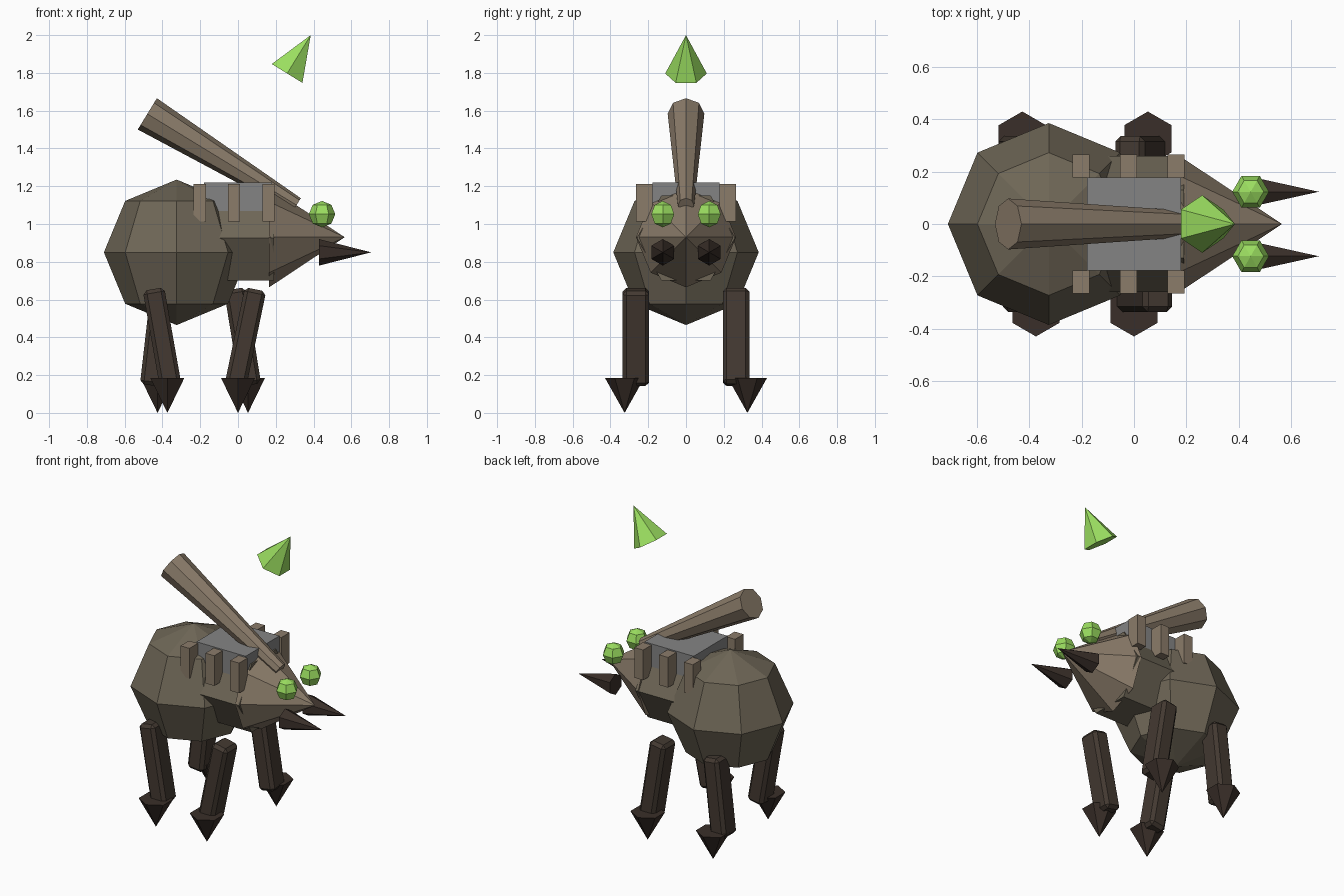
import bpy, bmesh, math
from mathutils import Vector, Matrix

cube = bpy.data.objects.get("Cube")
if cube:
    bpy.data.objects.remove(cube, do_unlink=True)


def material(name, *rgb):
    lin = [((c / 255 + 0.055) / 1.055) ** 2.4 for c in rgb] + [1.0]
    mat = bpy.data.materials.new(name)
    mat.use_nodes = True
    mat.diffuse_color = lin
    mat.node_tree.nodes["Principled BSDF"].inputs["Base Color"].default_value = lin
    return mat


HIDE = material("olive hide", 110, 102, 86)
TAN = material("tan shell", 139, 124, 106)
LEG = material("dark brown", 67, 57, 49)
CLAW = material("darkest brown", 58, 47, 41)
GREY = material("grey plate", 132, 132, 132)
GREEN = material("glowing green", 155, 222, 96)


def finish(name, bm, mat):
    bmesh.ops.recalc_face_normals(bm, faces=bm.faces[:])
    mesh = bpy.data.meshes.new(name)
    bm.to_mesh(mesh)
    bm.free()
    mesh.materials.append(mat)
    obj = bpy.data.objects.new(name, mesh)
    bpy.context.collection.objects.link(obj)
    return obj


def rings(name, mat, stations, sides, turn=0.0):
    """Faceted solid through (point, radius) stations on a straight axis in the xz plane."""
    bm = bmesh.new()
    axis = (Vector(stations[-1][0]) - Vector(stations[0][0])).normalized()
    u = Vector((0, 1, 0))
    v = axis.cross(u)
    loops = []
    for point, radius in stations:
        loop = []
        for i in range(sides):
            a = turn + math.tau * i / sides
            loop.append(bm.verts.new(Vector(point) + radius * (u * math.cos(a) + v * math.sin(a))))
        loops.append(loop)
    for a, b in zip(loops, loops[1:]):
        for i in range(sides):
            j = (i + 1) % sides
            bm.faces.new((a[i], a[j], b[j], b[i]))
    for end, loop in ((0, loops[0]), (-1, loops[-1])):
        if stations[end][1] > 0:
            bm.faces.new(loop)
    bmesh.ops.remove_doubles(bm, verts=bm.verts[:], dist=0.0001)
    return finish(name, bm, mat)


def ball(name, mat, centre, radius, sides, turn=0.0):
    x, y, z = centre
    arc = [math.pi * k / 4 for k in range(5)]
    stations = [((x, y, z - radius * math.cos(a)), radius * math.sin(a) if 0 < k < 4 else 0)
                for k, a in enumerate(arc)]
    return rings(name, mat, stations, sides, turn)


def box(name, mat, centre, size, tilt=0.0, bevel=0.0):
    bm = bmesh.new()
    bmesh.ops.create_cube(bm, size=1, matrix=Matrix.Diagonal((*size, 1)))
    if bevel:
        bmesh.ops.bevel(bm, geom=bm.edges[:], offset=bevel, segments=1, affect='EDGES')
    bm.transform(Matrix.Translation(centre) @ Matrix.Rotation(tilt, 4, 'Y'))
    return finish(name, bm, mat)


# Body
ball("abdomen", HIDE, (-0.325, 0, 0.85), 0.385, 8)
rings("thorax", HIDE, [((-0.2, 0, 0.926), 0.26), ((0.19, 0, 0.926), 0.26)], 6)
rings("head", TAN, [((0.165, 0, 0.93), 0.265), ((0.565, 0, 0.93), 0)], 8)

# Saddle plate with posts, and the long horn over it
box("saddle_plate", GREY, (0, 0, 1.12), (0.36, 0.355, 0.2))
for side, label in ((-1, "front"), (1, "back")):
    for i in range(3):
        box(f"saddle_post_{label}_{i + 1}", TAN,
            (-0.203 + 0.182 * i, side * 0.221, 1.112), (0.065, 0.088, 0.2))
rings("horn", TAN, [((-0.48, 0, 1.583), 0.097), ((0.31, 0, 1.1), 0.043)], 8)

# Floating crystal
rings("crystal", GREEN, [((0.26, 0, 1.797), 0.11), ((0.385, 0, 2.0), 0)], 6)

# Eyes and fangs
for side, label in ((-1, "front"), (1, "back")):
    y = side * 0.123
    ball(f"eye_{label}", GREEN, (0.445, y, 1.052), 0.07, 6, math.pi / 6)
    rings(f"fang_{label}", CLAW, [((0.43, y, 0.85), 0.07), ((0.705, y, 0.85), 0)], 6, math.pi / 6)

# Legs: side, top x, bottom x, foot x
legs = {
    "foreleg_front": (-1, 0.09, -0.01, 0.0),
    "foreleg_back": (1, -0.015, 0.063, 0.053),
    "hind_leg_front": (-1, -0.445, -0.36, -0.374),
    "hind_leg_back": (1, -0.405, -0.46, -0.426),
}
for name, (side, top, bottom, foot) in legs.items():
    tilt = math.atan2(top - bottom, 0.48)
    box(name, LEG, ((top + bottom) / 2, side * 0.265, 0.402), (0.115, 0.14, 0.515), tilt, 0.02)
    y = side * 0.325
    rings(name + "_claw", CLAW, [((foot, y, 0.185), 0.104), ((foot, y, 0.0), 0)], 6)
